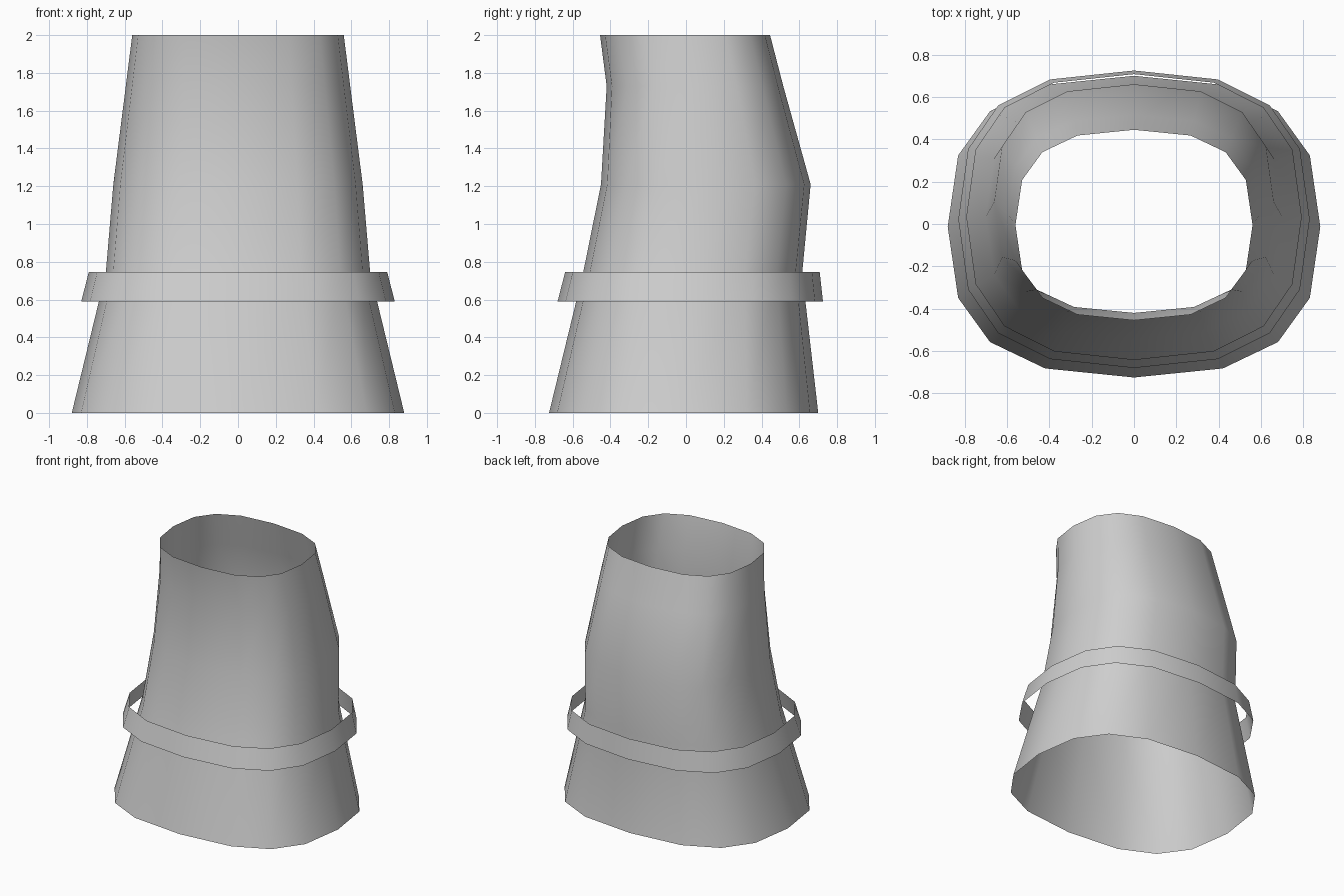
import bpy

cube = bpy.data.objects.get("Cube")
if cube:
    bpy.data.objects.remove(cube, do_unlink=True)

grey = bpy.data.materials.new("light_grey")
grey.use_nodes = True
colour = (0.62, 0.62, 0.62, 1)
grey.diffuse_color = colour
grey.node_tree.nodes["Principled BSDF"].inputs["Base Color"].default_value = colour

# Rounded, slightly boxy 16-sided outline: one quadrant, turned into a full loop
quadrant = [(1, 0), (0.944, 0.472), (0.773, 0.765), (0.477, 0.94)]
outline = []
x_sign, y_sign = 1, 1
for turn in range(4):
    for a, b in quadrant if turn % 2 == 0 else [(0, 1)] + quadrant[:0:-1]:
        outline.append((x_sign * a, y_sign * b))
    x_sign, y_sign = [(-1, 1), (-1, -1), (1, -1), (1, 1)][turn]


def loft(name, sections):
    """Open tube through sections of (height, half width, front y, back y)."""
    n = len(outline)
    verts, faces = [], []
    for z, half_width, front, back in sections:
        middle, half_depth = (front + back) / 2, (back - front) / 2
        verts += [(u * half_width, middle + v * half_depth, z) for u, v in outline]
    for row in range(len(sections) - 1):
        for i in range(n):
            j = (i + 1) % n
            faces.append((row * n + i, row * n + j, (row + 1) * n + j, (row + 1) * n + i))
    mesh = bpy.data.meshes.new(name)
    mesh.from_pydata(verts, [], faces)
    mesh.materials.append(grey)
    mesh.shade_smooth()
    obj = bpy.data.objects.new(name, mesh)
    bpy.context.collection.objects.link(obj)
    return obj


# Flared, bent sleeve, open at both ends
loft("sleeve", [
    (0, 0.88, -0.725, 0.70),
    (0.74, 0.70, -0.545, 0.615),
    (1.21, 0.66, -0.45, 0.66),
    (1.73, 0.594, -0.42, 0.515),
    (2, 0.56, -0.455, 0.445),
])

# Loose band standing off the sleeve
loft("band", [
    (0.59, 0.83, -0.68, 0.725),
    (0.745, 0.79, -0.64, 0.708),
])
